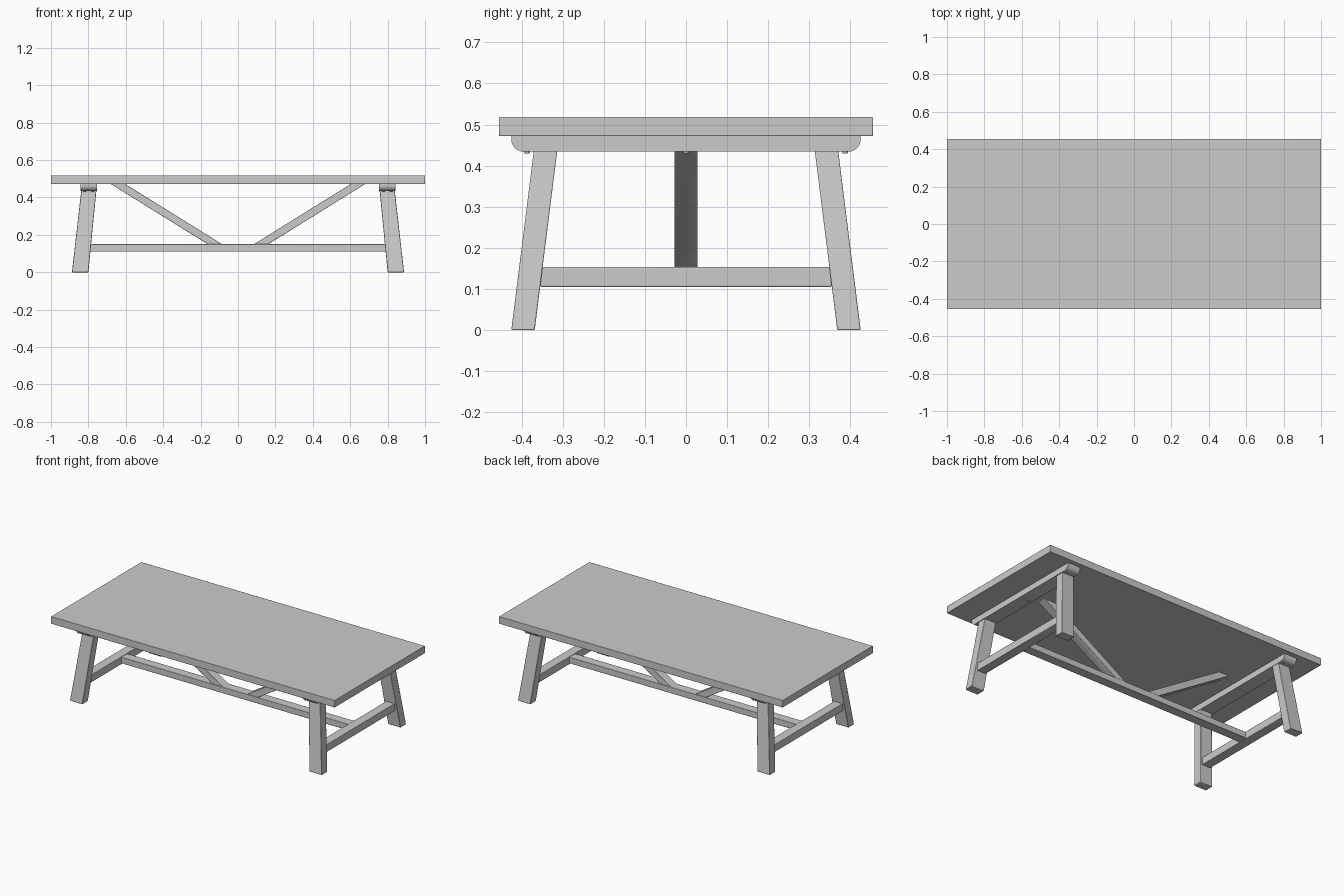
import bpy, bmesh, math

if "Cube" in bpy.data.objects:
    bpy.data.objects.remove(bpy.data.objects["Cube"])

wood = bpy.data.materials.new("plain grey")
wood.diffuse_color = (0.6, 0.6, 0.6, 1)
wood.use_nodes = True
wood.node_tree.nodes["Principled BSDF"].inputs["Base Color"].default_value = wood.diffuse_color


def finish(name, bm, bevel):
    bmesh.ops.recalc_face_normals(bm, faces=bm.faces)
    me = bpy.data.meshes.new(name)
    bm.to_mesh(me)
    bm.free()
    me.materials.append(wood)
    ob = bpy.data.objects.new(name, me)
    bpy.context.collection.objects.link(ob)
    if bevel:
        m = ob.modifiers.new("soft edges", 'BEVEL')
        m.width, m.segments, m.limit_method = bevel, 2, 'ANGLE'
    bpy.ops.object.select_all(action='DESELECT')
    ob.select_set(True)
    bpy.context.view_layer.objects.active = ob
    bpy.ops.object.shade_smooth_by_angle(angle=math.radians(35))


def loft(name, a, b, bevel=0.003):
    """Solid between two matching outlines."""
    bm = bmesh.new()
    va, vb = [bm.verts.new(p) for p in a], [bm.verts.new(p) for p in b]
    bm.faces.new(va)
    bm.faces.new(vb)
    n = len(a)
    for i in range(n):
        j = (i + 1) % n
        bm.faces.new((va[i], va[j], vb[j], vb[i]))
    finish(name, bm, bevel)


def rect(x0, x1, y0, y1, z):
    return [(x0, y0, z), (x1, y0, z), (x1, y1, z), (x0, y1, z)]


def box(name, x0, x1, y0, y1, z0, z1, bevel=0.003):
    loft(name, rect(x0, x1, y0, y1, z0), rect(x0, x1, y0, y1, z1), bevel)


# top board and long floor beam
box("table_top", -1, 1, -0.455, 0.455, 0.472, 0.518, 0.002)
box("long_beam", -0.81, 0.81, -0.03, 0.03, 0.11, 0.15)

# cleat outline with rounded lower ends
cleat = [(-0.425, 0.472)]
for cy, start in ((-0.395, 180), (0.395, 270)):
    for k in range(7):
        t = math.radians(start + 15 * k)
        cleat.append((cy + 0.03 * math.cos(t), 0.464 + 0.03 * math.sin(t)))
cleat.append((0.425, 0.472))

for sx, side in ((-1, "left"), (1, "right")):
    # cleat under the top
    loft(side + "_cleat", [(sx * 0.755, y, z) for y, z in cleat],
         [(sx * 0.843, y, z) for y, z in cleat], 0)
    # end stretcher between the legs
    box(side + "_stretcher", *sorted((sx * 0.80, sx * 0.86)), -0.355, 0.355, 0.105, 0.153)
    # slanted brace, ends cut level
    loft(side + "_brace", rect(sx * 0.083, sx * 0.16, -0.028, 0.028, 0.149),
         rect(sx * 0.605, sx * 0.682, -0.028, 0.028, 0.473), 0.002)
    # legs splayed both ways
    for sy, end in ((-1, "front"), (1, "back")):
        loft(f"{side}_{end}_leg",
             rect(sx * 0.80, sx * 0.888, sy * 0.368, sy * 0.425, 0),
             rect(sx * 0.757, sx * 0.838, sy * 0.313, sy * 0.37, 0.438))
    # screw heads under the cleat
    for y in (-0.387, 0, 0.387):
        for x in (0.778, 0.82):
            bm = bmesh.new()
            bmesh.ops.create_cone(bm, cap_ends=True, segments=12,
                                  radius1=0.006, radius2=0.008, depth=0.008)
            bmesh.ops.translate(bm, verts=bm.verts, vec=(sx * x, y, 0.434))
            finish(side + "_screw", bm, 0)
